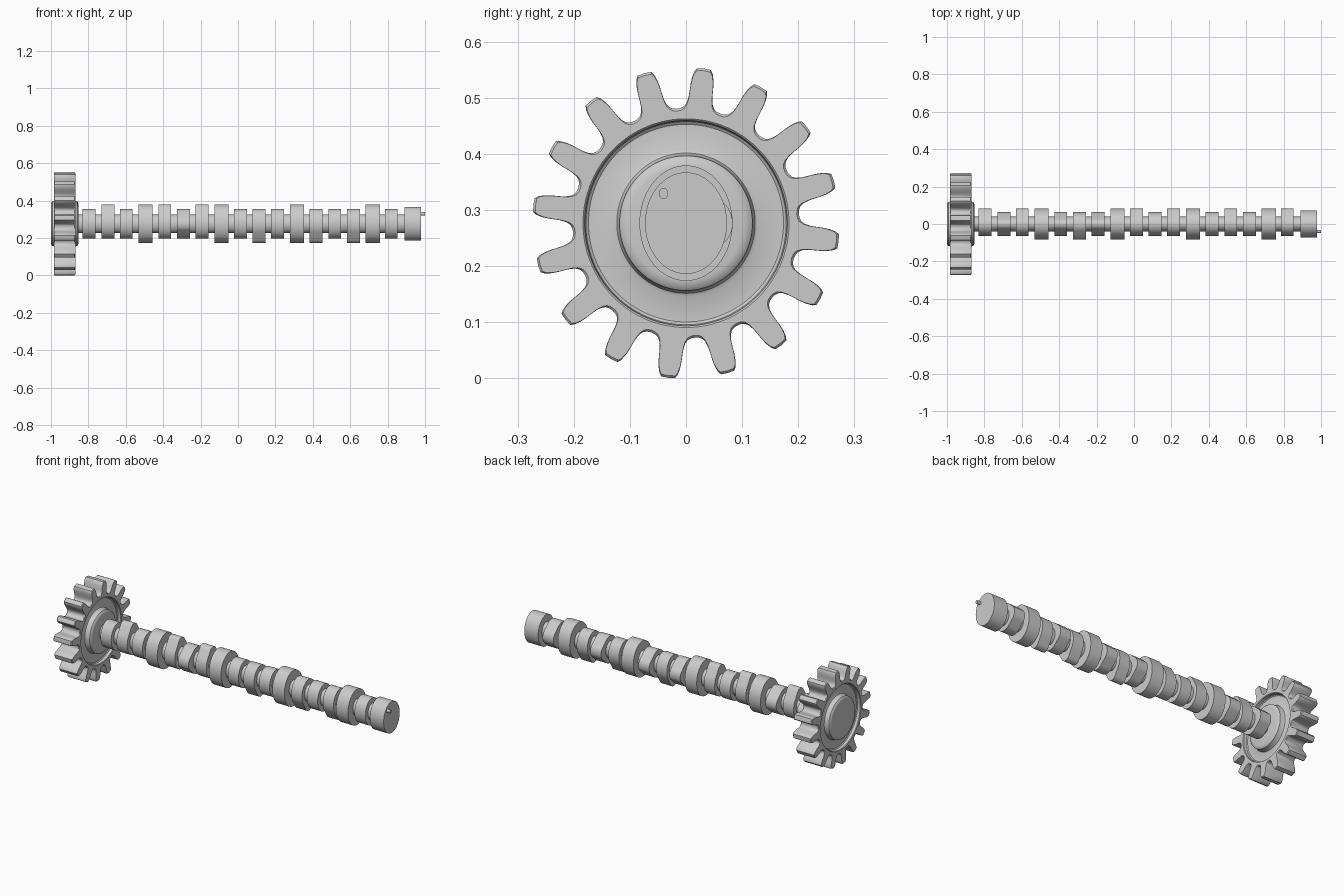
import bpy
from math import sin, cos, radians, pi

if "Cube" in bpy.data.objects:
    bpy.data.objects.remove(bpy.data.objects["Cube"])

CZ = 0.2765      # axis height
STRETCH = 1.24   # shaft sections are taller than wide


def loft(name, rings, angle=35):
    """Skin a list of equal-length 3D loops, capping both ends."""
    n = len(rings[0])
    verts = [p for ring in rings for p in ring]
    faces = [tuple(reversed(range(n)))]
    for k in range(len(rings) - 1):
        a, b = k * n, (k + 1) * n
        for i in range(n):
            j = (i + 1) % n
            faces.append((a + i, a + j, b + j, b + i))
    last = (len(rings) - 1) * n
    faces.append(tuple(range(last, last + n)))
    me = bpy.data.meshes.new(name)
    me.from_pydata(verts, [], faces)
    me.update()
    ob = bpy.data.objects.new(name, me)
    bpy.context.collection.objects.link(ob)
    bpy.ops.object.select_all(action='DESELECT')
    ob.select_set(True)
    bpy.context.view_layer.objects.active = ob
    bpy.ops.object.shade_smooth_by_angle(angle=radians(angle))
    return ob


def prism(name, outline, x0, x1):
    return loft(name, [[(x, y, CZ + z) for y, z in outline] for x in (x0, x1)])


def ellipse(r, n=64, cy=0, cz=0):
    return [(cy + r * cos(2 * pi * i / n), cz + STRETCH * r * sin(2 * pi * i / n))
            for i in range(n)]


def lobe(direction, base=0.063, nose=0.034, reach=0.083, n=72):
    """Hull of a base circle and a smaller nose circle, stretched in z."""
    a, d = radians(direction), reach - nose
    pts = []
    for i in range(n):
        t = 2 * pi * i / n
        on_nose = d * cos(t - a) + nose > base
        r, cy, cz = (nose, d * cos(a), d * sin(a)) if on_nose else (base, 0, 0)
        pts.append((cy + r * cos(t), STRETCH * (cz + r * sin(t))))
    return pts


# Gear: tooth half profile as (degrees from tooth centre, radius)
half = [(0, .2775), (2.6, .2768), (3.5, .271), (4.3, .260), (4.8, .248),
        (5.1, .236), (5.5, .225), (6.3, .215), (7.6, .2085), (9.3, .2055), (11.25, .2045)]
tooth = [(-a, r) for a, r in reversed(half[1:-1])] + half
polar = [(radians(83.3 + 22.5 * k + a), r) for k in range(16) for a, r in tooth]


def gear_ring(x, radius=None, inset=0):
    return [(x, 0.987 * (radius or r - inset) * cos(t), CZ + (radius or r - inset) * sin(t))
            for t, r in polar]


# Half section from hub face out to the teeth: (offset from face, radius)
def gear_side(hub, rim, s):
    web = rim - s * 0.022
    return [gear_ring(hub, .102), gear_ring(hub - s * .002, .113),
            gear_ring(hub - s * .008, .120), gear_ring(rim - s * .012, .122),
            gear_ring(web + s * .003, .125), gear_ring(web, .131),
            gear_ring(web, .176), gear_ring(web + s * .004, .181),
            gear_ring(rim - s * .003, .183), gear_ring(rim, .186),
            gear_ring(rim, None, .004), gear_ring(rim - s * .004)]


left = gear_side(-1.0, -.985, -1)
right = gear_side(-.853, -.87, 1)
loft("timing_gear", left + right[::-1])

# Central shaft
prism("shaft", ellipse(.039), -.87, .90)

# Bearing journals
for i, x in enumerate((-.494, -.088, .315, .72)):
    prism(f"bearing_journal_{i + 1}", ellipse(.083), x - .038, x + .038)

# Cam lobes: position and nose direction (0 = back, 90 = up)
cams = [(-.797, 0), (-.695, 90), (-.598, 0), (-.392, 90), (-.291, 180), (-.192, 90),
        (.013, 0), (.112, 270), (.211, 0), (.417, 270), (.517, 0), (.618, 270), (.82, 0)]
for i, (x, d) in enumerate(cams):
    prism(f"cam_lobe_{i + 1}", lobe(d), x - .034, x + .034)

# End journal and locating pin
prism("end_journal", ellipse(.073), .89, .978)
prism("locating_pin", ellipse(.008, 24, -.04, .053), .96, 1.0)
